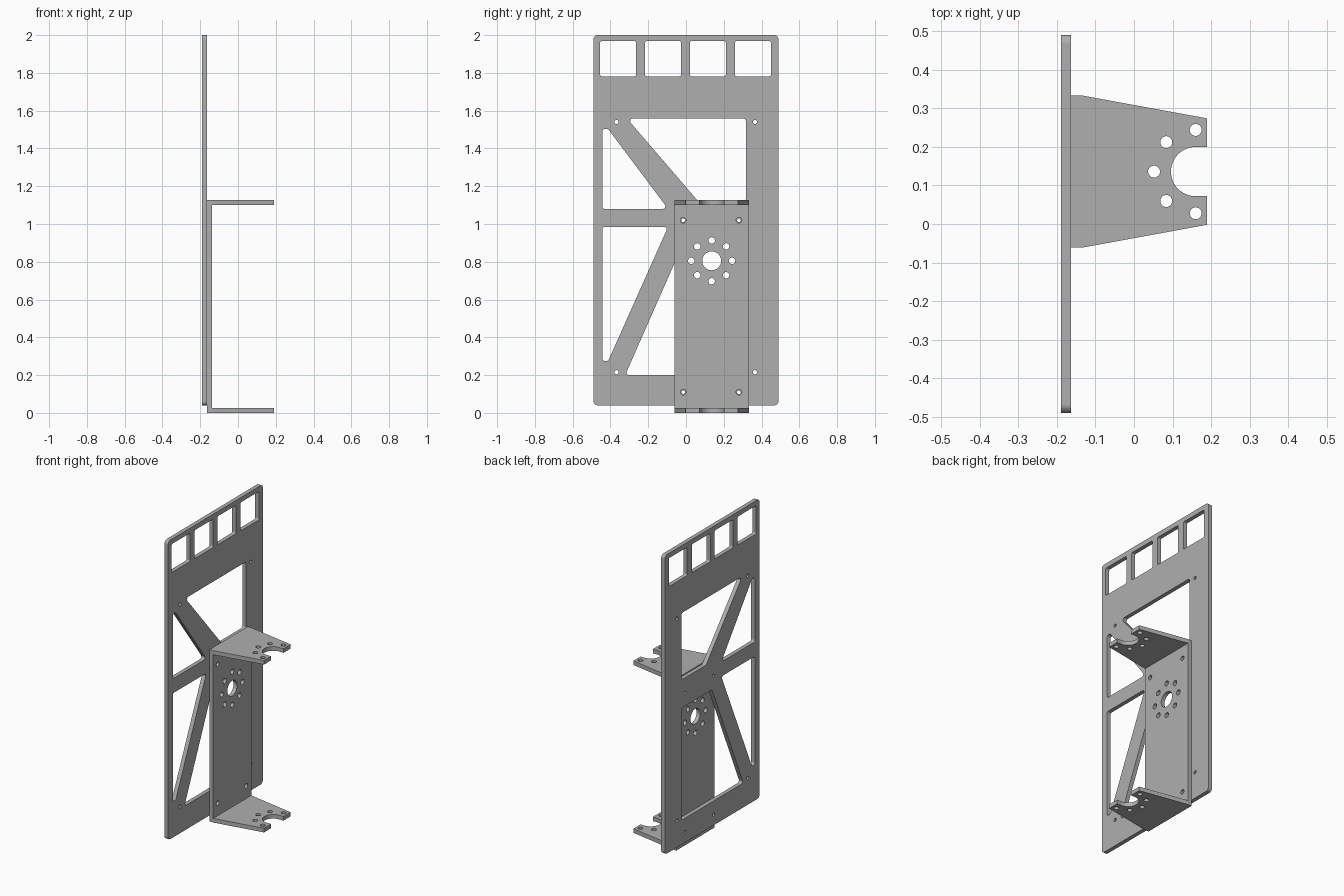
import bpy, bmesh, math
from mathutils import Vector, Matrix

if "Cube" in bpy.data.objects:
    bpy.data.objects.remove(bpy.data.objects["Cube"])

grey = bpy.data.materials.new("plain grey")
grey.diffuse_color = (0.43, 0.43, 0.43, 1)
grey.use_nodes = True
grey.node_tree.nodes["Principled BSDF"].inputs["Base Color"].default_value = grey.diffuse_color

# Placement axes: plate profiles are drawn in (y, z), flanges in (x, y)
UPRIGHT = Matrix(((0, 0, 1, 0), (1, 0, 0, 0), (0, 1, 0, 0), (0, 0, 0, 1)))
FLAT = Matrix.Identity(4)


def circle(u, v, r, n=32):
    return [(u + r * math.cos(2 * math.pi * i / n), v + r * math.sin(2 * math.pi * i / n)) for i in range(n)]


def rounded(points, r, steps=6):
    """Polygon with every corner filleted by radius r."""
    out = []
    pts = [Vector(p) for p in points]
    for i, p in enumerate(pts):
        a = (pts[i - 1] - p).normalized()
        b = (pts[(i + 1) % len(pts)] - p).normalized()
        half = a.angle(b) / 2
        centre = p + (a + b).normalized() * (r / math.sin(half))
        start = p + a * (r / math.tan(half)) - centre
        end = p + b * (r / math.tan(half)) - centre
        sweep = start.angle_signed(end)  # clockwise positive
        for k in range(steps + 1):
            t = -sweep * k / steps
            c, s = math.cos(t), math.sin(t)
            out.append((centre.x + start.x * c - start.y * s, centre.y + start.x * s + start.y * c))
    return out


def rect(u0, u1, v0, v1, r):
    return rounded([(u0, v0), (u1, v0), (u1, v1), (u0, v1)], r)


def sheet(name, loops, low, high, axes):
    """Flat sheet: first loop is the outline, the rest are cut-outs."""
    cu = bpy.data.curves.new(name + "_profile", 'CURVE')
    cu.dimensions = '2D'
    cu.fill_mode = 'BOTH'
    cu.extrude = (high - low) / 2
    for loop in loops:
        sp = cu.splines.new('POLY')
        sp.points.add(len(loop) - 1)
        for pt, (u, v) in zip(sp.points, loop):
            pt.co = (u, v, 0, 1)
        sp.use_cyclic_u = True
    tmp = bpy.data.objects.new(name + "_tmp", cu)
    bpy.context.collection.objects.link(tmp)
    dg = bpy.context.evaluated_depsgraph_get()
    me = bpy.data.meshes.new_from_object(tmp.evaluated_get(dg))
    bpy.data.objects.remove(tmp)
    me.transform(axes @ Matrix.Translation((0, 0, (low + high) / 2)))
    bm = bmesh.new()
    bm.from_mesh(me)
    bmesh.ops.remove_doubles(bm, verts=bm.verts, dist=1e-5)
    bmesh.ops.recalc_face_normals(bm, faces=bm.faces)
    for f in bm.faces:
        f.smooth = False
    bm.to_mesh(me)
    bm.free()
    me.name = name
    me.materials.clear()
    me.materials.append(grey)
    ob = bpy.data.objects.new(name, me)
    bpy.context.collection.objects.link(ob)
    return ob


MID = 0.136                     # bracket centre line in y
X0, X1, X2 = -0.19, -0.163, -0.137
T, H = 0.027, 1.127             # sheet thickness, bracket height
bolts = [(y, z) for y in (-0.015, 0.28) for z in (0.11, 1.02)]

# Back panel with top windows, truss windows and bolt holes
loops = [rect(-0.49, 0.49, 0.04, 2.0, 0.022)]
for y0, y1 in ((-0.455, -0.264), (-0.217, -0.026), (0.02, 0.211), (0.259, 0.45)):
    loops.append(rect(y0, y1, 1.782, 1.968, 0.01))
loops += [
    rounded([(-0.443, 1.08), (-0.095, 1.08), (-0.412, 1.503), (-0.443, 1.503)], 0.014),
    rounded([(-0.443, 0.275), (-0.412, 0.275), (-0.095, 0.985), (-0.443, 0.985)], 0.014),
    rounded([(0.065, 1.12), (0.317, 1.12), (0.317, 1.558), (-0.312, 1.558)], 0.014),
    rounded([(-0.322, 0.2), (0.317, 0.2), (0.317, 0.935), (0.002, 0.935)], 0.014),
]
loops += [circle(y, z, 0.011, 20) for y in (-0.368, 0.365) for z in (0.215, 1.54)]
loops += [circle(y, z, 0.010, 20) for y, z in bolts]
sheet("back_panel", loops, X0, X1, UPRIGHT)

# Bracket web with central bore and ring of eight holes
loops = [[(MID - 0.197, 0), (MID + 0.197, 0), (MID + 0.197, H), (MID - 0.197, H)]]
loops.append(circle(MID, 0.805, 0.05, 48))
for i in range(8):
    a = i * math.pi / 4
    loops.append(circle(MID + 0.108 * math.cos(a), 0.805 + 0.108 * math.sin(a), 0.017, 24))
loops += [circle(y, z, 0.015, 24) for y, z in bolts]
sheet("bracket_web", loops, X1, X2, UPRIGHT)

# Tapered bracket flanges with open round slot and five holes
CX, R = 0.16, 0.064
arc = [(CX + R * math.cos(a), MID + R * math.sin(a))
       for a in (math.pi / 2 + math.pi * i / 24 for i in range(25))]
outline = [(0.19, MID + R)] + arc + [(0.19, MID - R), (0.19, MID - 0.138), (-0.133, MID - 0.197),
                                     (X2, MID - 0.197), (X2, MID + 0.197), (-0.133, MID + 0.197), (0.19, MID + 0.138)]
loops = [outline]
for i in range(5):
    a = math.pi / 2 + math.pi * i / 4
    loops.append(circle(CX + 0.108 * math.cos(a), MID + 0.108 * math.sin(a), 0.0155, 24))
sheet("lower_flange", loops, 0, T, FLAT)
sheet("upper_flange", loops, H - T, H, FLAT)
